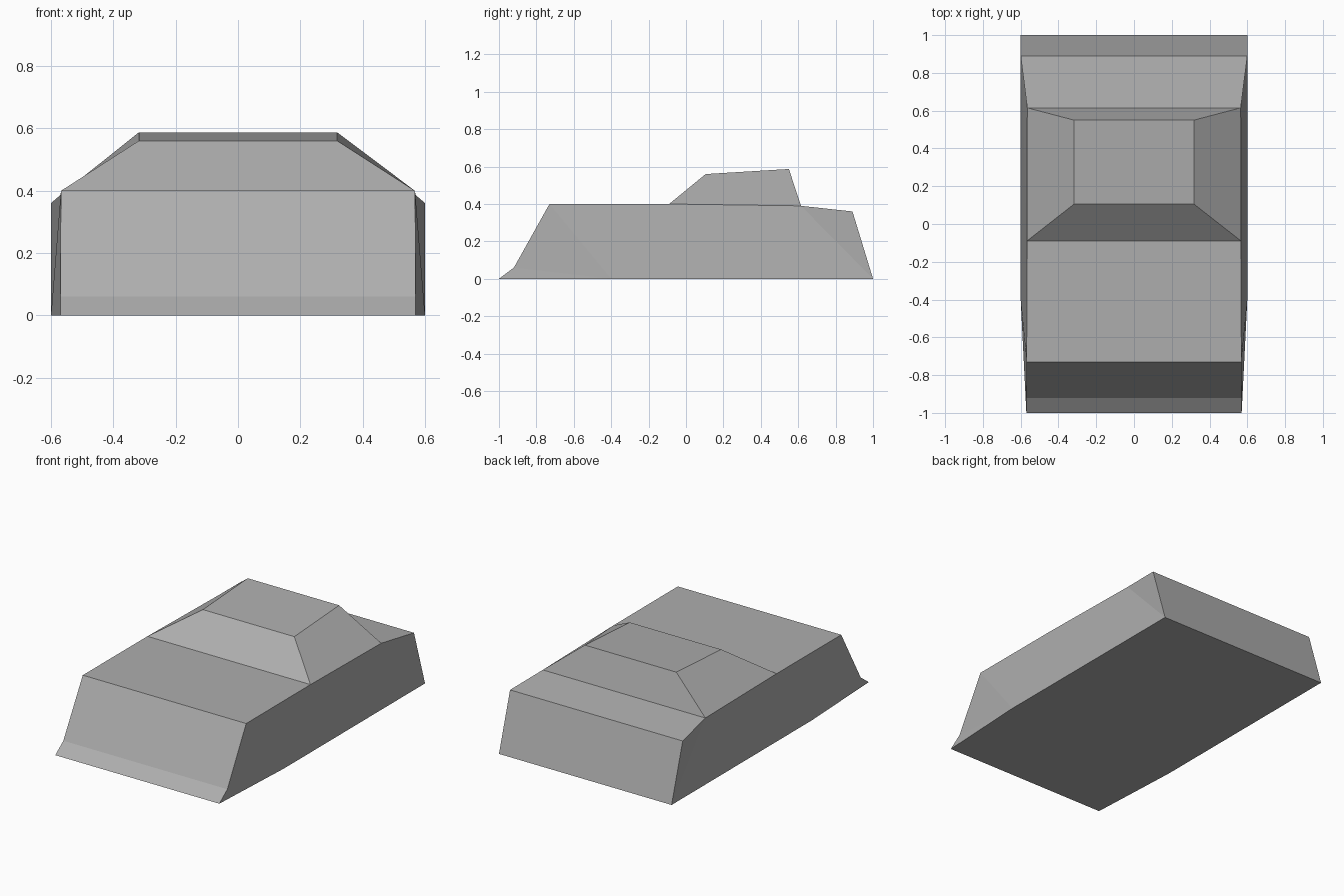
import bpy
import bmesh

cube = bpy.data.objects.get("Cube")
if cube:
    bpy.data.objects.remove(cube, do_unlink=True)

# One plain mid grey for the whole car
GREY = (0.423, 0.423, 0.423, 1.0)
grey = bpy.data.materials.new("plain_grey")
grey.use_nodes = True
grey.diffuse_color = GREY
grey.node_tree.nodes["Principled BSDF"].inputs["Base Color"].default_value = GREY


def build(name, points, strips, sides):
    """Mirror named (half width, y, z) points; strips span left to right, sides are mirrored."""
    bm = bmesh.new()
    left = {k: bm.verts.new(p) for k, p in points.items()}
    right = {k: bm.verts.new((-x, y, z)) for k, (x, y, z) in points.items()}
    for a, b in strips:
        bm.faces.new((right[a], left[a], left[b], right[b]))
    for side in sides:
        bm.faces.new([left[k] for k in side])
        bm.faces.new([right[k] for k in reversed(side)])
    mesh = bpy.data.meshes.new(name)
    bm.to_mesh(mesh)
    bm.free()
    mesh.materials.append(grey)
    obj = bpy.data.objects.new(name, mesh)
    bpy.context.collection.objects.link(obj)
    return obj


# Corners shared by the body and the cabin
screen_base = (0.567, -0.09, 0.40)
rear_base = (0.565, 0.615, 0.39)

# Body: front lip, sloped nose, bonnet, rear deck, tail and floor
body = {
    "lip": (0.57, -1.0, 0.0),
    "bumper": (0.57, -0.92, 0.06),
    "bonnet": (0.568, -0.73, 0.40),
    "screen": screen_base,
    "rear": rear_base,
    "tail": (0.60, 0.89, 0.36),
    "heel": (0.60, 1.0, 0.0),
    "sill": (0.60, -0.40, 0.0),
}
build(
    "body",
    body,
    [("lip", "bumper"), ("bumper", "bonnet"), ("bonnet", "screen"),
     ("rear", "tail"), ("tail", "heel"), ("heel", "sill"), ("sill", "lip")],
    [("lip", "sill", "bumper"), ("bumper", "sill", "bonnet"),
     ("sill", "screen", "bonnet"), ("sill", "heel", "screen"),
     ("heel", "rear", "screen"), ("heel", "tail", "rear")],
)

# Cabin: windscreen, roof, rear window and sloping sides
cabin = {
    "screen": screen_base,
    "roof_front": (0.318, 0.105, 0.56),
    "roof_back": (0.318, 0.55, 0.587),
    "rear": rear_base,
}
build(
    "cabin",
    cabin,
    [("screen", "roof_front"), ("roof_front", "roof_back"), ("roof_back", "rear")],
    [("screen", "rear", "roof_back", "roof_front")],
)
